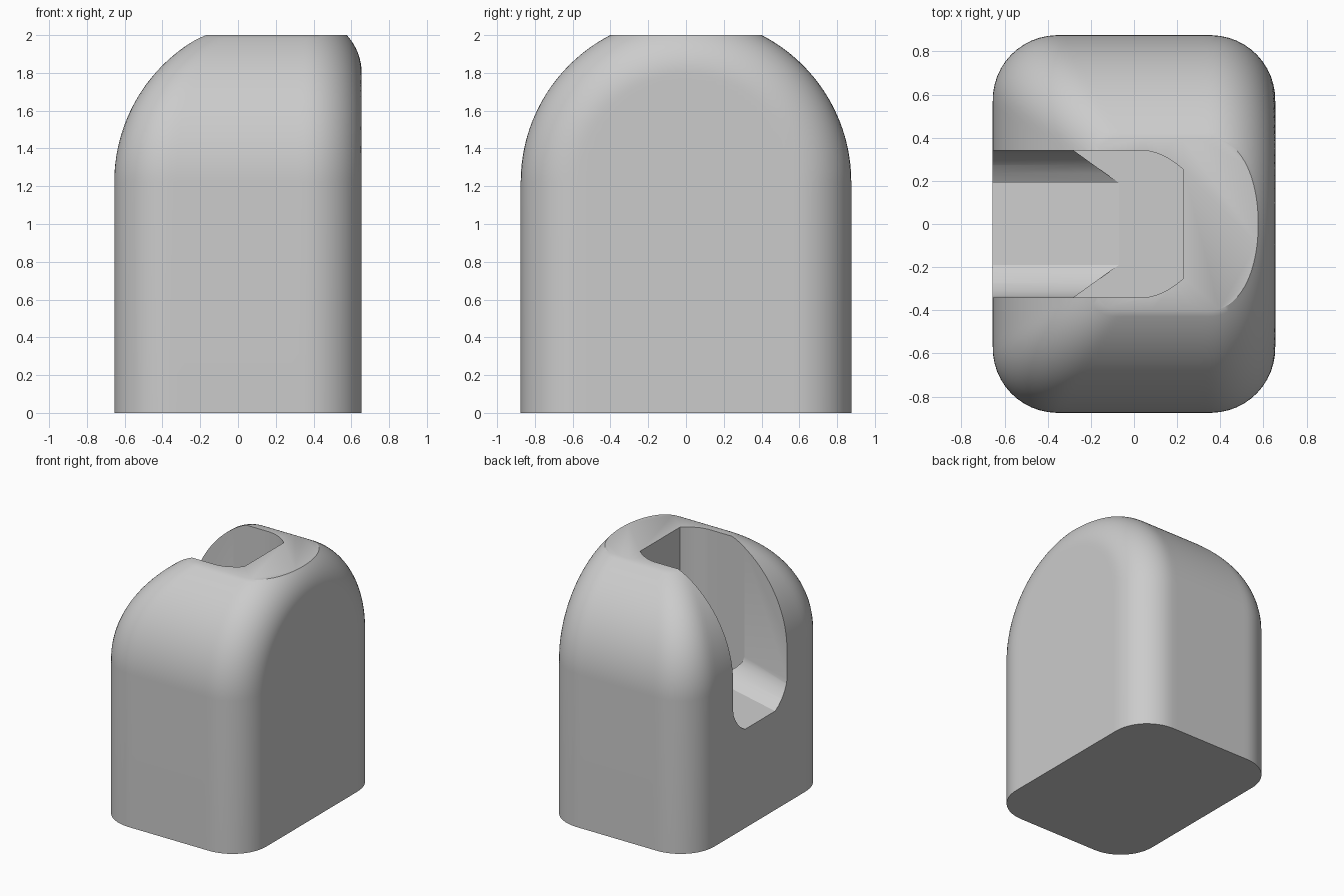
import bpy, bmesh, math

cube = bpy.data.objects.get("Cube")
if cube:
    bpy.data.objects.remove(cube, do_unlink=True)

HALF_X, HALF_Y, HEIGHT = 0.655, 0.875, 2.0
ROUND = 0.3                      # edge rounding
SPRING = HEIGHT - 0.778          # height where the arches begin
CORE = HALF_Y - ROUND            # arch radius inside the rounding
LEFT_C = -HALF_X + HALF_Y        # centre of the arch over the slotted side

grey = bpy.data.materials.new("plain grey")
grey.use_nodes = True
grey.diffuse_color = (0.6, 0.6, 0.6, 1)
grey.node_tree.nodes["Principled BSDF"].inputs["Base Color"].default_value = (0.6, 0.6, 0.6, 1)


def make_object(name, bm):
    bmesh.ops.recalc_face_normals(bm, faces=bm.faces)
    mesh = bpy.data.meshes.new(name)
    bm.to_mesh(mesh)
    bm.free()
    mesh.materials.append(grey)
    obj = bpy.data.objects.new(name, mesh)
    bpy.context.collection.objects.link(obj)
    return obj


def loft(name, rings):
    """Skin a list of equal closed rings and cap both ends."""
    bm = bmesh.new()
    loops = [[bm.verts.new(p) for p in ring] for ring in rings]
    n = len(loops[0])
    for low, high in zip(loops, loops[1:]):
        for i in range(n):
            j = (i + 1) % n
            bm.faces.new((low[i], low[j], high[j], high[i]))
    bm.faces.new(loops[0][::-1])
    bm.faces.new(loops[-1])
    return make_object(name, bm)


def rounded_edge(a, b, c):
    """Distance outside two surfaces whose normals have cosine c."""
    if a - c * b > 0 and b - c * a > 0:
        return math.sqrt((a * a + b * b - 2 * a * b * c) / max(1 - c * c, 1e-6))
    return max(a, b)


def inside(x, y, z):
    rise = max(z - SPRING, 0)
    rho_y = math.hypot(y, rise)
    side = rho_y - CORE
    if x > LEFT_C:
        end, cosine = x - (HALF_X - ROUND), 0
    else:
        rho_x = math.hypot(x - LEFT_C, rise)
        end = rho_x - CORE
        cosine = rise * rise / max(rho_y * rho_x, 1e-6)
    return rounded_edge(side, end, cosine) < ROUND


def body_ring(z, count=160):
    ring = []
    for i in range(count):
        t = math.tau * i / count
        dx, dy = math.cos(t), math.sin(t)
        near, far = 0.0, 1.5
        for _ in range(26):
            mid = (near + far) / 2
            if inside(mid * dx, mid * dy, z):
                near = mid
            else:
                far = mid
        ring.append((near * dx, near * dy, z))
    return ring


# Domed body with a flat top
steps = 30
top_angle = math.asin((HEIGHT - SPRING) / HALF_Y)
levels = [0] + [SPRING + HALF_Y * math.sin(top_angle * i / steps) for i in range(steps)] + [HEIGHT]
body = loft("slotted_body", [body_ring(z) for z in levels])

# Side channel with rounded lower corners and a floor rising inward
half = [(0.19, 0.79), (0.235, 0.818), (0.275, 0.855), (0.31, 0.905), (0.332, 0.95), (0.34, 0.99), (0.34, 2.5)]
section = half + [(-y, z) for y, z in reversed(half)]
channel = loft("channel_cutter", [[(x, y, z + 0.2 * (x + HALF_X)) for y, z in section] for x in (-0.9, 0.0)])

# Inner pocket with a curved far end
pocket_half = [(-0.07, 0.19), (-0.28, 0.341)]
pocket_half += [(0.03 + 0.2 * t / 10, 0.341 - 0.09 * (t / 10) ** 2) for t in range(11)]
plan = pocket_half + [(x, -y) for x, y in reversed(pocket_half)]
pocket = loft("pocket_cutter", [[(x, y, z) for x, y in plan] for z in (0.905, 2.4)])

# Cut the slot
bpy.ops.object.select_all(action='DESELECT')
bpy.context.view_layer.objects.active = body
body.select_set(True)
for cutter in (channel, pocket):
    cutter.hide_render = True
    mod = body.modifiers.new("cut", 'BOOLEAN')
    mod.operation = 'DIFFERENCE'
    mod.solver = 'EXACT'
    mod.object = cutter
    bpy.ops.object.modifier_apply(modifier=mod.name)
    bpy.data.objects.remove(cutter, do_unlink=True)

bpy.ops.object.shade_smooth_by_angle(angle=math.radians(30))
